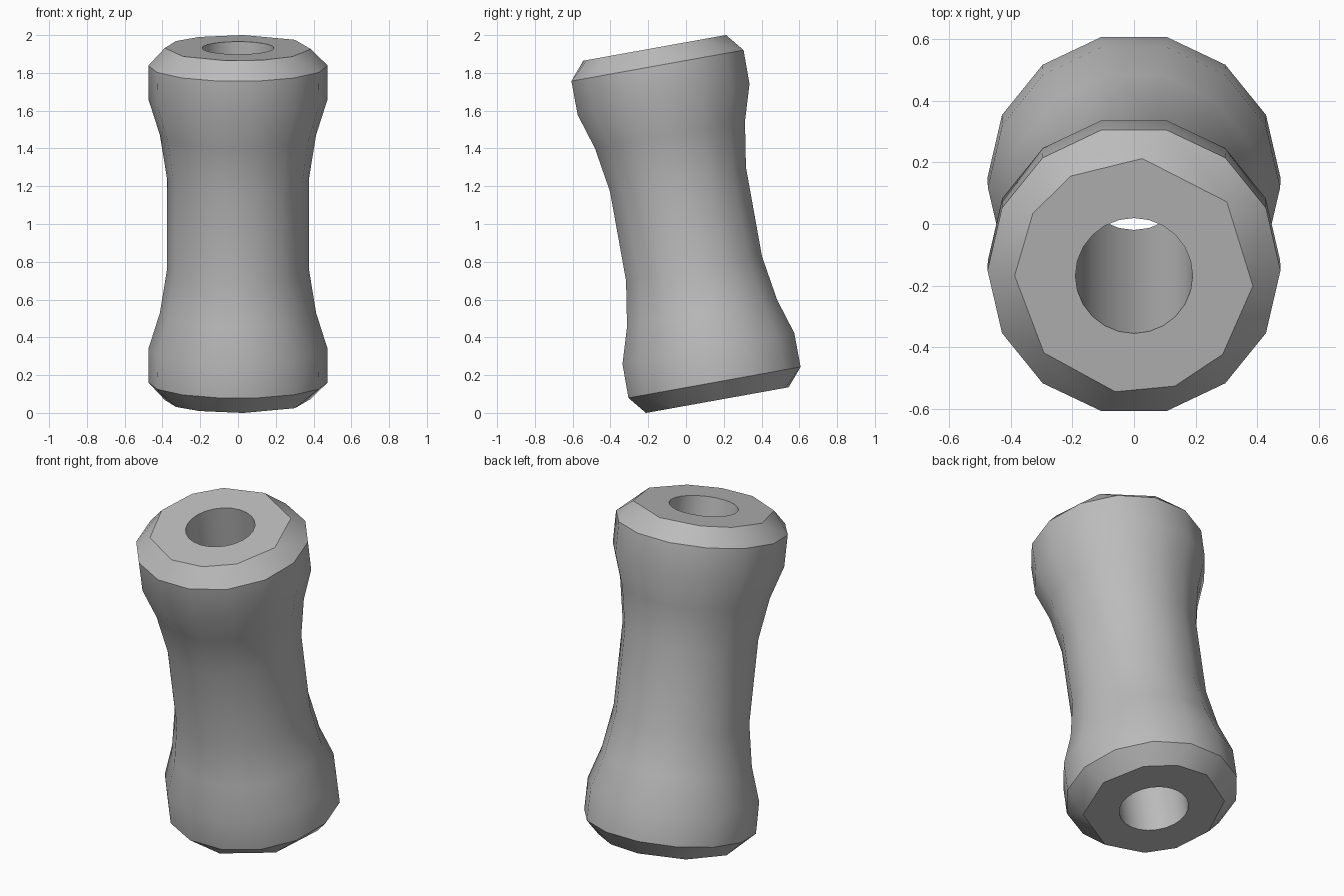
import bpy, bmesh, math
from mathutils import Matrix

cube = bpy.data.objects.get("Cube")
if cube:
    bpy.data.objects.remove(cube, do_unlink=True)

TILT = math.radians(10.2)
SIDES = 14
HALF = 0.947

grey = bpy.data.materials.new("plain_grey")
grey.use_nodes = True
colour = (0.5, 0.5, 0.5, 1)
grey.diffuse_color = colour
grey.node_tree.nodes["Principled BSDF"].inputs["Base Color"].default_value = colour

bm = bmesh.new()


def even(n, start=0):
    return [start + 360 * i / n for i in range(n)]


def ring(angles, radius, height):
    """Vertices around the axis, kept together with their angles."""
    return [(a, bm.verts.new((radius * math.cos(math.radians(a)),
                              radius * math.sin(math.radians(a)), height)))
            for a in angles]


def stitch(a, b):
    """Join two rings that may have different numbers of sides."""
    a = a + [(a[0][0] + 360, a[0][1])]
    b = b + [(b[0][0] + 360, b[0][1])]
    i = j = 0
    while i < len(a) - 1 or j < len(b) - 1:
        next_a = a[i + 1][0] if i < len(a) - 1 else math.inf
        next_b = b[j + 1][0] if j < len(b) - 1 else math.inf
        corners = [b[j][1], a[i][1]]
        if next_a <= next_b + 0.01:
            i += 1
            corners.append(a[i][1])
        if next_b <= next_a + 0.01:
            j += 1
            corners.append(b[j][1])
        bm.faces.new(corners)


# Flared outer wall, the same towards both ends
half_profile = [(0.375, 0.24), (0.414, 0.48), (0.474, 0.67), (0.475, 0.852)]
wall = [(r, -h) for r, h in reversed(half_profile)] + half_profile

# Uneven flat ends
top_angles = [-5, 39, 86, 122, 148, 180, 221, 261, 290, 318]
bottom_angles = sorted(-a for a in top_angles)
bottom_angles = [a + 360 for a in bottom_angles]
bottom_angles = sorted((a + 20) % 360 - 20 for a in bottom_angles)

rings = [ring(even(24), 0.19, -HALF), ring(bottom_angles, 0.387, -HALF)]
rings += [ring(even(SIDES), r, h) for r, h in wall]
rings += [ring(top_angles, 0.387, HALF), ring(even(24), 0.19, HALF)]

# The last pair closes the bore
for lower, upper in zip(rings, rings[1:] + rings[:1]):
    stitch(lower, upper)

bmesh.ops.recalc_face_normals(bm, faces=bm.faces)
bm.transform(Matrix.Translation((0, 0, 1)) @ Matrix.Rotation(TILT, 4, "X"))

mesh = bpy.data.meshes.new("tilted_spool")
bm.to_mesh(mesh)
bm.free()
mesh.materials.append(grey)
spool = bpy.data.objects.new("tilted_spool", mesh)
bpy.context.collection.objects.link(spool)

# Soft wall and bore, crisp rims
bpy.ops.object.select_all(action="DESELECT")
spool.select_set(True)
bpy.context.view_layer.objects.active = spool
bpy.ops.object.shade_smooth_by_angle(angle=math.radians(32))
